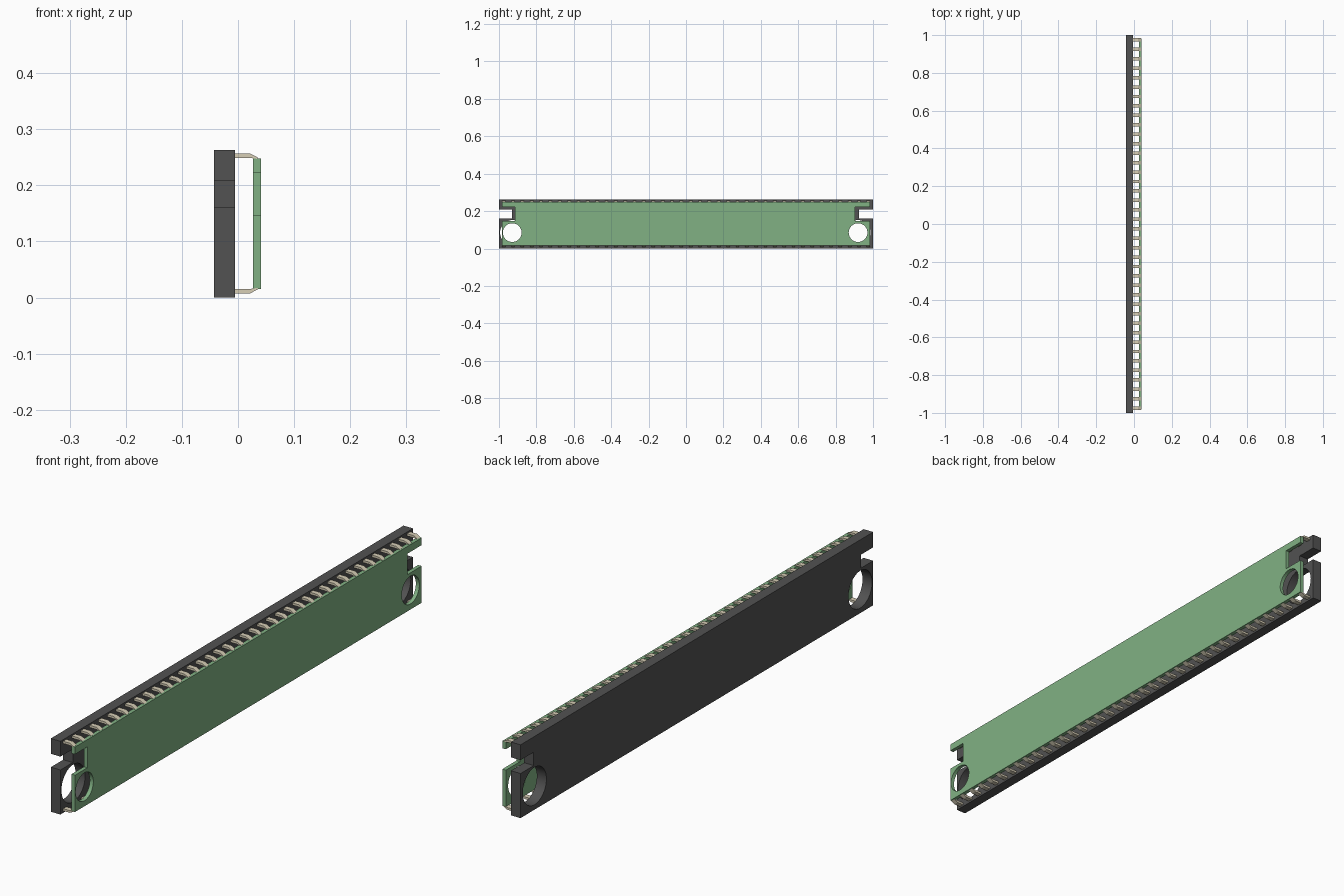
import bpy, bmesh, math

if "Cube" in bpy.data.objects:
    bpy.data.objects.remove(bpy.data.objects["Cube"])

MID_Z = 0.132


def material(name, rgb):
    m = bpy.data.materials.new(name)
    m.diffuse_color = (*rgb, 1)
    m.use_nodes = True
    m.node_tree.nodes["Principled BSDF"].inputs["Base Color"].default_value = m.diffuse_color
    return m


DARK = material("dark_plastic", (0.085, 0.085, 0.085))
GREEN = material("green_board", (0.22, 0.44, 0.23))
BEIGE = material("tinned_metal", (0.68, 0.62, 0.47))


def plate(name, x0, x1, half, z0, z1, notch, notch_y, holes, radius, mat):
    """Plate in the YZ plane with an end notch and a round hole at each end."""
    n0, n1 = notch
    ya, yb = notch_y
    outline = [(-half, z0), (half, z0), (half, n0), (yb, n0), (yb, n1), (half, n1),
               (half, z1), (-half, z1), (-half, n1), (ya, n1), (ya, n0), (-half, n0)]
    loops = [outline]
    for cy in holes:
        loops.append([(cy + radius * math.cos(2 * math.pi * i / 48),
                       0.085 + radius * math.sin(2 * math.pi * i / 48)) for i in range(48)])
    cu = bpy.data.curves.new(name, 'CURVE')
    cu.dimensions = '2D'
    cu.fill_mode = 'BOTH'
    cu.extrude = (x1 - x0) / 2
    for pts in loops:
        sp = cu.splines.new('POLY')
        sp.points.add(len(pts) - 1)
        for p, (y, z) in zip(sp.points, pts):
            p.co = (y, z, 0, 1)
        sp.use_cyclic_u = True
        sp.use_smooth = False
    ob = bpy.data.objects.new(name, cu)
    ob.location.x = (x0 + x1) / 2
    ob.rotation_euler = (math.pi / 2, 0, math.pi / 2)
    bpy.context.collection.objects.link(ob)
    bpy.ops.object.select_all(action='DESELECT')
    ob.select_set(True)
    bpy.context.view_layer.objects.active = ob
    bpy.ops.object.convert(target='MESH')
    ob = bpy.context.object
    ob.data.materials.clear()
    ob.data.materials.append(mat)
    bpy.ops.object.shade_smooth_by_angle(angle=math.radians(30))


# Dark backing plate and thinner green board
plate("back_plate", -0.043, -0.005, 1.0, 0.0, 0.263, (0.16, 0.208),
      (-0.93, 0.925), (-0.927, 0.92), 0.067, DARK)
plate("front_board", 0.027, 0.041, 0.983, 0.015, 0.248, (0.147, 0.222),
      (-0.913, 0.903), (-0.929, 0.92), 0.05, GREEN)

# Rows of bent contact pins joining the plates at top and bottom
PROFILE = [(-0.007, 0.249), (-0.007, 0.257), (0.021, 0.257),
           (0.036, 0.249), (0.034, 0.247), (0.02, 0.249)]
COUNT, PITCH, WIDTH = 40, 0.05, 0.018


def pin_row(name, flip):
    bm = bmesh.new()
    for i in range(COUNT):
        y = (i - (COUNT - 1) / 2) * PITCH - WIDTH / 2
        face = bm.faces.new([bm.verts.new((x, y, 2 * MID_Z - z if flip else z))
                             for x, z in PROFILE])
        ext = bmesh.ops.extrude_face_region(bm, geom=[face])
        bmesh.ops.translate(bm, vec=(0, WIDTH, 0),
                            verts=[v for v in ext["geom"] if isinstance(v, bmesh.types.BMVert)])
    bmesh.ops.recalc_face_normals(bm, faces=bm.faces)
    me = bpy.data.meshes.new(name)
    bm.to_mesh(me)
    bm.free()
    me.materials.append(BEIGE)
    bpy.context.collection.objects.link(bpy.data.objects.new(name, me))


pin_row("top_pins", False)
pin_row("bottom_pins", True)
